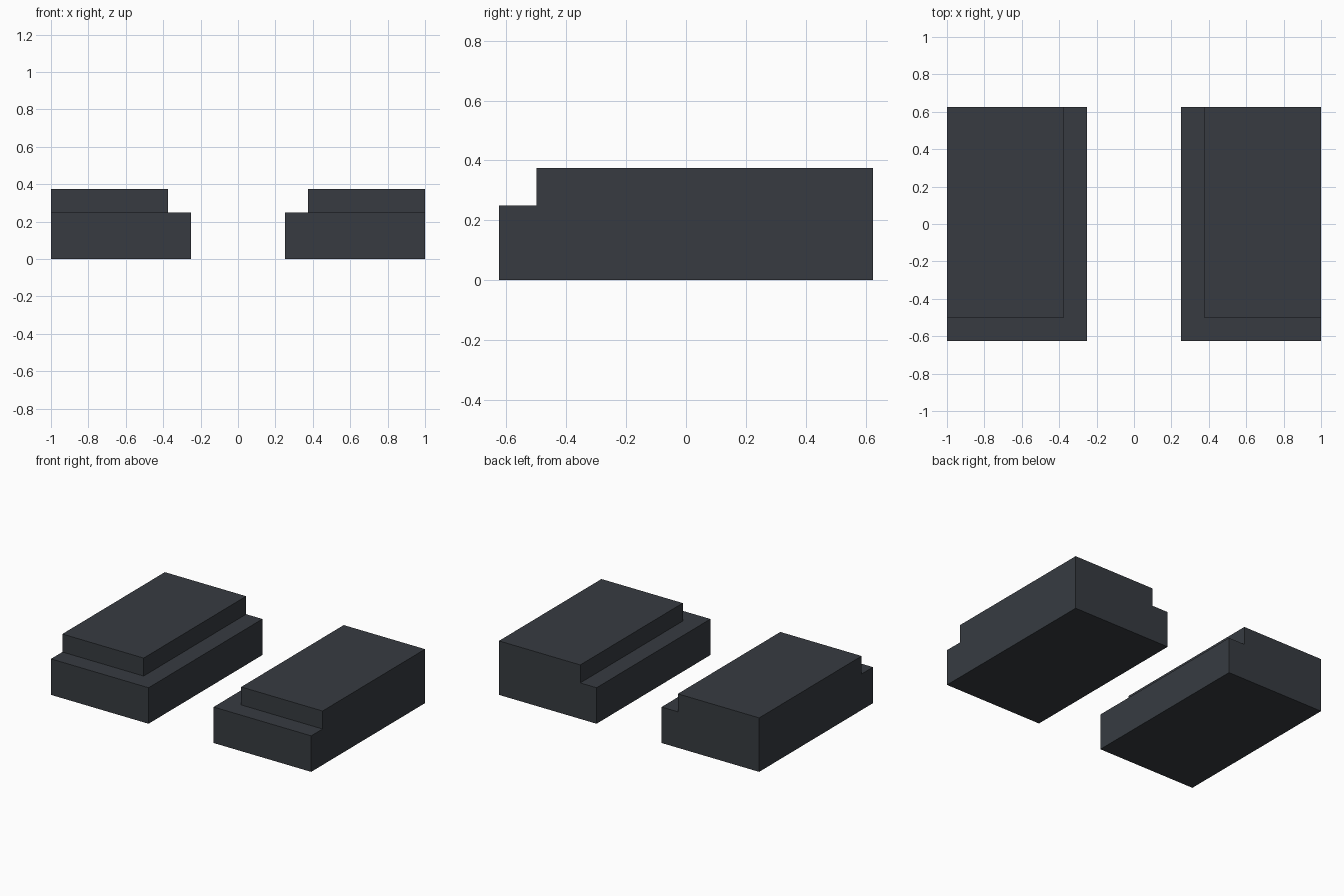
import bpy, bmesh
from mathutils import Vector

if "Cube" in bpy.data.objects:
    bpy.data.objects.remove(bpy.data.objects["Cube"])

slate = bpy.data.materials.new("dark slate")
slate.diffuse_color = (0.038, 0.044, 0.053, 1)
slate.use_nodes = True
slate.node_tree.nodes["Principled BSDF"].inputs["Base Color"].default_value = slate.diffuse_color


def stepped_block(name, side):
    """Low slab with a raised upper tier set back from its inner and front edges."""
    bm = bmesh.new()
    # lower slab
    bmesh.ops.create_cube(bm, size=1)
    for v in bm.verts:
        v.co = Vector((side * 0.625 + v.co.x * 0.75, v.co.y * 1.25, (v.co.z + 0.5) * 0.25))
    # cut the step lines
    for co, no in (((side * 0.375, 0, 0), (1, 0, 0)), ((0, -0.5, 0), (0, 1, 0))):
        bmesh.ops.bisect_plane(bm, geom=bm.verts[:] + bm.edges[:] + bm.faces[:],
                               plane_co=co, plane_no=no)
    # raise the upper tier
    bm.normal_update()
    tier = [f for f in bm.faces if f.normal.z > 0.9
            and f.calc_center_median().x * side > 0.375 and f.calc_center_median().y > -0.5]
    raised = bmesh.ops.extrude_discrete_faces(bm, faces=tier)["faces"][0]
    bmesh.ops.translate(bm, verts=raised.verts[:], vec=(0, 0, 0.125))
    # merge flush faces
    bmesh.ops.recalc_face_normals(bm, faces=bm.faces[:])
    bmesh.ops.dissolve_limit(bm, angle_limit=0.01, verts=bm.verts[:], edges=bm.edges[:])
    mesh = bpy.data.meshes.new(name)
    bm.to_mesh(mesh)
    bm.free()
    mesh.materials.append(slate)
    bpy.context.collection.objects.link(bpy.data.objects.new(name, mesh))


stepped_block("left_stepped_block", -1)
stepped_block("right_stepped_block", 1)
